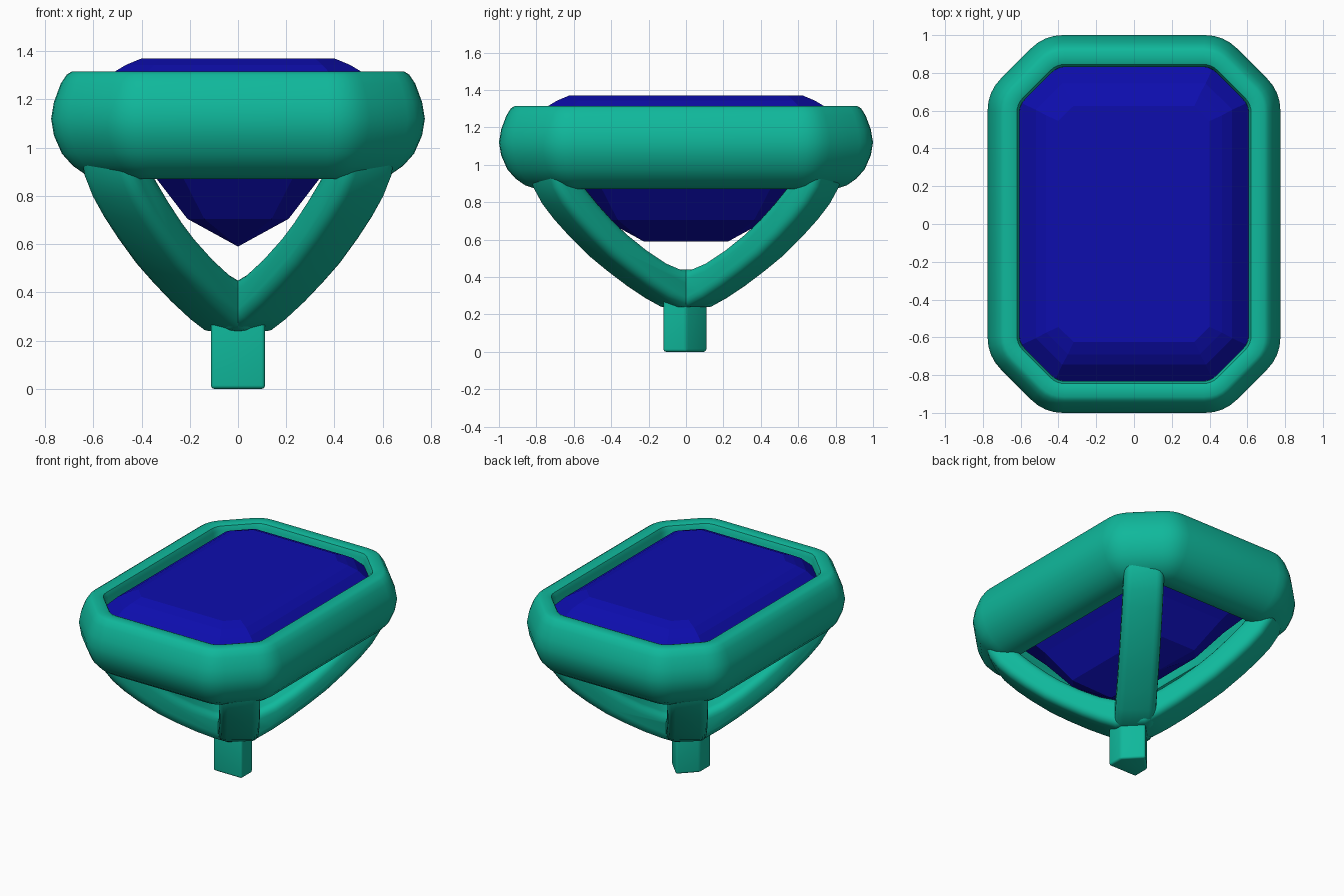
import bpy, bmesh, math
from mathutils import Matrix, Vector

if "Cube" in bpy.data.objects:
    bpy.data.objects.remove(bpy.data.objects["Cube"])


def material(name, color):
    m = bpy.data.materials.new(name)
    m.diffuse_color = color
    m.use_nodes = True
    m.node_tree.nodes["Principled BSDF"].inputs["Base Color"].default_value = m.diffuse_color
    return m


teal = material("teal_metal", (0.005, 0.48, 0.33, 1))
blue = material("blue_gem", (0.004, 0.004, 0.42, 1))


def finish(bm, name, mat, angle=None):
    bmesh.ops.recalc_face_normals(bm, faces=bm.faces)
    me = bpy.data.meshes.new(name)
    bm.to_mesh(me)
    bm.free()
    ob = bpy.data.objects.new(name, me)
    bpy.context.collection.objects.link(ob)
    me.materials.append(mat)
    if angle:
        bpy.ops.object.select_all(action='DESELECT')
        ob.select_set(True)
        bpy.context.view_layer.objects.active = ob
        bpy.ops.object.shade_smooth_by_angle(angle=math.radians(angle))
    return ob


def octagon(x, y, c):
    return [Vector(p) for p in ((x, c - y), (x, y - c), (x - c, y), (c - x, y),
                                (-x, y - c), (-x, c - y), (c - x, -y), (x - c, -y))]


def rounded(pts, t, steps=4):
    # replace each corner by a short quadratic curve
    out = []
    for i, p in enumerate(pts):
        a = p + (pts[i - 1] - p).normalized() * t
        b = p + (pts[(i + 1) % len(pts)] - p).normalized() * t
        for k in range(steps + 1):
            s = k / steps
            out.append(a * (1 - s) ** 2 + p * 2 * s * (1 - s) + b * s * s)
    return out


def bridge(bm, a, b):
    n = len(a)
    for i in range(n):
        bm.faces.new((a[i], a[(i + 1) % n], b[(i + 1) % n], b[i]))


def prism(name, pts, depth, bevel, matrix, min_angle):
    # extrude a flat outline and round its hard edges
    bm = bmesh.new()
    a = [bm.verts.new((u, v, -depth / 2)) for u, v in pts]
    b = [bm.verts.new((u, v, depth / 2)) for u, v in pts]
    bm.faces.new(a)
    bm.faces.new(b)
    bridge(bm, a, b)
    bmesh.ops.recalc_face_normals(bm, faces=bm.faces)
    hard = [e for e in bm.edges if e.calc_face_angle() > math.radians(min_angle)]
    bmesh.ops.bevel(bm, geom=hard, offset=bevel, segments=4, profile=0.5,
                    affect='EDGES', clamp_overlap=True)
    bm.transform(matrix)
    return finish(bm, name, teal, 40)


# Bezel: (inset from outer outline, height) swept around the octagon
section = [(.17, 1.15), (.168, 1.28), (.155, 1.308), (.135, 1.315), (.085, 1.315),
           (.065, 1.303), (.04, 1.265), (.012, 1.19), (0, 1.12), (.012, 1.05),
           (.045, .975), (.09, .925), (.14, .89), (.2, .87), (.26, .87),
           (.295, .885), (.3, .92), (.26, 1.0)]
bm = bmesh.new()
rings = []
for d, z in section:
    outline = rounded(octagon(.775 - d, 1 - d, .30 - .586 * d), max(.025, .1 - .35 * d))
    rings.append([bm.verts.new((p.x, p.y, z)) for p in outline])
for i in range(len(rings)):
    bridge(bm, rings[i - 1], rings[i])
finish(bm, "bezel", teal, 45)

# Emerald-cut gem: (half width, height, corner cut) per facet step
bm = bmesh.new()
tiers = []
for x, z, c in [(.40, 1.37, .08), (.465, 1.343, .115), (.52, 1.31, .14), (.612, 1.22, .19),
                (.612, 1.18, .19), (.36, .90, .12), (.21, .705, .07), (.0001, .59, .00005)]:
    tiers.append([bm.verts.new((p.x, p.y, z)) for p in octagon(x, x + .225, c)])
for a, b in zip(tiers, tiers[1:]):
    bridge(bm, a, b)
bm.faces.new(tiers[0])
bmesh.ops.remove_doubles(bm, verts=bm.verts, dist=.001)
finish(bm, "gem", blue)

# Two crossing arches under the bezel corners
under = [(.1, .24), (.2, .285), (.32, .35), (.45, .43), (.57, .51), (.7, .615),
         (.8, .705), (.88, .79), (.94, .88), (.98, 1.02)]
upper = [(.84, 1.0), (.74, .88), (.65, .79), (.55, .70), (.46, .63), (.33, .545),
         (.2, .475), (.1, .44)]
half = under + upper
profile = half + [(-r, z) for r, z in reversed(half)]
for name, sign in (("arch_a", 1), ("arch_b", -1)):
    m = Matrix.Rotation(sign * math.atan2(.81, .585), 4, 'Z') @ Matrix.Rotation(math.pi / 2, 4, 'X')
    prism(name, profile, .26, .05, m, 50)

# Short stem: flat front, pointed back
prism("stem", [(-.112, -.12), (.112, -.12), (.112, .0), (0, .115), (-.112, .0)],
      .36, .015, Matrix.Translation((0, 0, .18)), 30)
